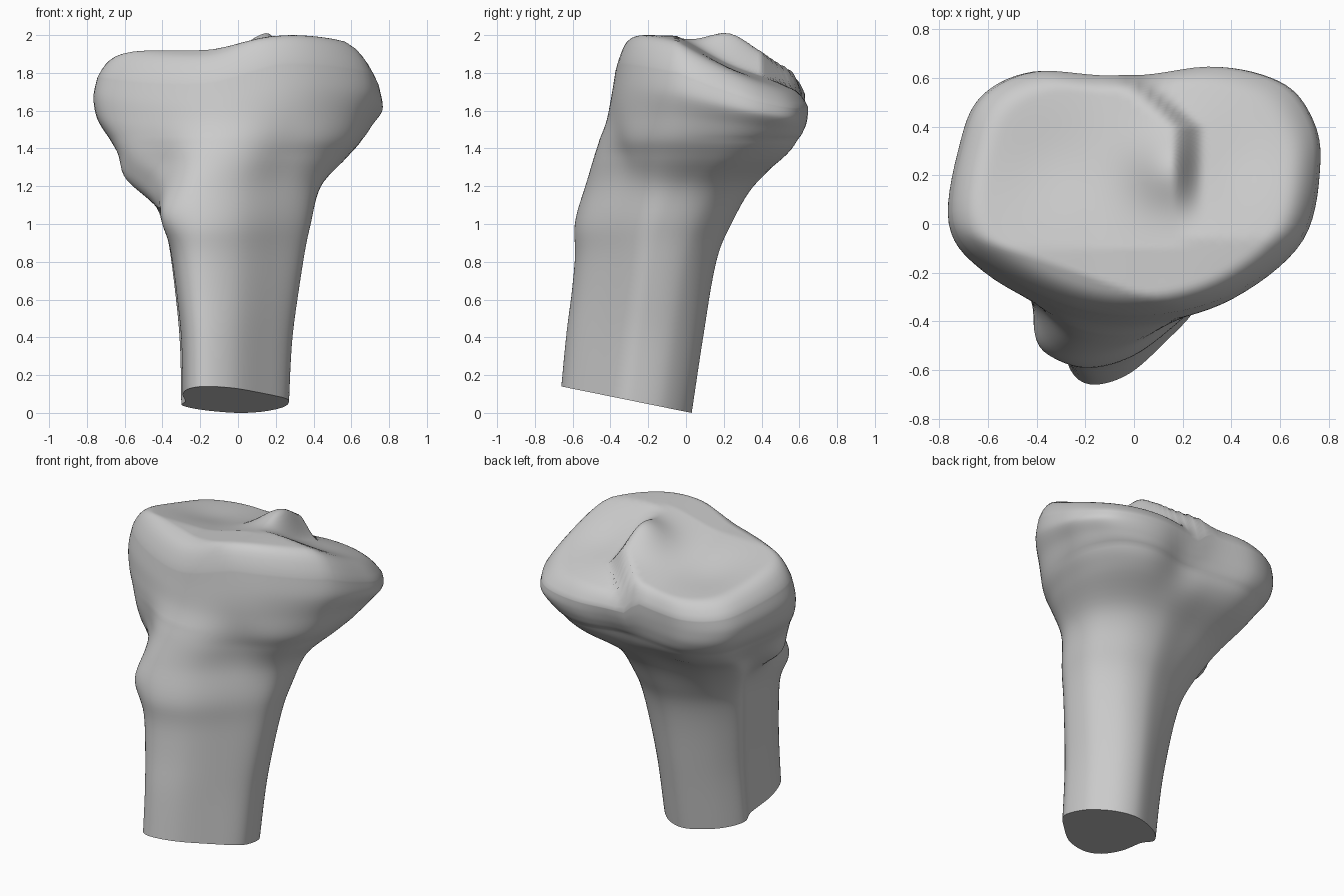
import bpy, bmesh, math
from mathutils import Vector

cube = bpy.data.objects.get("Cube")
if cube:
    bpy.data.objects.remove(cube, do_unlink=True)

# Outlines counter-clockwise from +x: the flared head and the shaft
HEAD = [(.76, .25), (.72, .45), (.59, .59), (.3, .655), (-.1, .615), (-.42, .63), (-.63, .53),
        (-.72, .33), (-.765, 0), (-.62, -.19), (-.25, -.37), (.1, -.395), (.42, -.3), (.69, -.07)]
SHAFT = [(.27, -.25), (.24, -.12), (.14, -.01), (.02, .03), (-.1, 0), (-.22, -.07), (-.3, -.17),
         (-.28, -.27), (-.295, -.45), (-.26, -.6), (-.17, -.655), (-.02, -.61), (.14, -.47),
         (.25, -.35)]
# Level, x range, y range, blend from shaft outline to head outline
LEVELS = [(0, -.30, .27, -.66, .03, 0), (.4, -.31, .29, -.63, .09, 0),
          (.8, -.355, .345, -.59, .16, .05), (1.0, -.40, .385, -.59, .24, .12),
          (1.2, -.5, .44, -.54, .36, .35), (1.35, -.61, .575, -.495, .55, .7),
          (1.45, -.68, .66, -.46, .615, .9), (1.57, -.745, .715, -.42, .64, 1),
          (1.7, -.765, .765, -.395, .65, 1), (1.82, -.745, .755, -.375, .65, 1)]
NECK = 1.45
# Lumps and hollows: centre, radius, push
SHAPING = [((-.5, -.12, 1.24), .14, (-.09, 0, 0)),      # side lump
           ((.12, .56, 1.42), .17, (0, -.06, 0)),       # back notch
           ((.25, -.4, 1.38), .17, (0, .04, 0)),        # front hollow
           ((-.46, -.36, 1.27), .18, (.055, .055, 0)),  # hollow above the crest
           ((-.37, -.45, 1.03), .12, (-.03, -.03, 0))]  # crest


def spline(points, steps, closed):
    """Smooth curve through tuples of any length."""
    n = len(points)
    pick = (lambda i: points[i % n]) if closed else (lambda i: points[min(max(i, 0), n - 1)])
    out = []
    for i in range(n if closed else n - 1):
        a, b, c, d = (pick(i + k) for k in (-1, 0, 1, 2))
        for s in range(steps):
            t = s / steps
            out.append(tuple(q + t / 2 * (r - p + t * (2 * p - 5 * q + 4 * r - u
                       + t * (3 * (q - r) + u - p))) for p, q, r, u in zip(a, b, c, d)))
    return out if closed else out + [points[-1]]


def normalised(points):
    curve = spline(points, 7, True)
    xs, ys = zip(*curve)
    return [((x - min(xs)) / (max(xs) - min(xs)), (y - min(ys)) / (max(ys) - min(ys)))
            for x, y in curve]


def smooth(t):
    t = min(max(t, 0), 1)
    return t * t * (3 - 2 * t)


def bump(p, centre, radius):
    return math.exp(-((Vector(p) - Vector(centre)).length / radius) ** 2)


def plateau(x, y):
    """Height of the two joint surfaces with the raised spine between them."""
    edge = .22 - 1.15 * max(0, y - .4)
    w = smooth((x - edge) / .14 + .5)
    high = 1.92 - .2 * max(0, y + .1) + .075 * smooth((x + .2) / .42)
    high += .085 * bump((x, y), (.15, .23), .15) - .03 * bump((x, y), (-.35, .25), .22)
    high -= .45 * max(0, -.28 - y - .35 * x)
    low = 2 - .46 * max(0, y + .05) - .35 * (x - .28) ** 2
    low -= .035 * bump((x, y), (.4, .22), .2)
    return high + (low - high) * w


def place(x, y, level):
    """Tilt the cut base and the head, then add the lumps and hollows."""
    if level < .6:
        z = level + (1 - level / .6) * (.14 - .203 * (y + .66))
    elif level <= NECK:
        z = level
    else:
        z = NECK + (plateau(x, y) - NECK) * (level - NECK) / .5
    p = Vector((x, y, z))
    return p + sum((Vector(push) * bump(p, c, r) for c, r, push in SHAPING), Vector())


head, shaft = normalised(HEAD), normalised(SHAFT)
rings = []
for level, x0, x1, y0, y1, blend in spline(LEVELS, 6, False):
    ring = []
    for (hx, hy), (sx, sy) in zip(head, shaft):
        u, v = sx + (hx - sx) * blend, sy + (hy - sy) * blend
        ring.append((x0 + u * (x1 - x0), y0 + v * (y1 - y0)))
    rings.append([place(x, y, level) for x, y in ring])

# Rounded rim and joint surface as shrinking rings
rim, hub, count = ring, (.02, .17), 40
for i in range(1, count):
    s = 1 - i / count
    level = NECK + .5 * (1 - .26 * max(0, (s - .8) / .2) ** 2.8)
    rings.append([place(hub[0] + (x - hub[0]) * s, hub[1] + (y - hub[1]) * s, level)
                  for x, y in rim])

bm = bmesh.new()
loops = [[bm.verts.new(p) for p in ring] for ring in rings]
n = len(head)
for a, b in zip(loops, loops[1:]):
    for i in range(n):
        j = (i + 1) % n
        bm.faces.new((a[i], a[j], b[j], b[i]))
tip = bm.verts.new(place(*hub, NECK + .5))
for i in range(n):
    bm.faces.new((loops[-1][i], loops[-1][(i + 1) % n], tip))
bm.faces.new(loops[0][::-1])
bmesh.ops.recalc_face_normals(bm, faces=bm.faces)
mesh = bpy.data.meshes.new("upper_shin_bone")
bm.to_mesh(mesh)
bm.free()
bone = bpy.data.objects.new("upper_shin_bone", mesh)
bpy.context.collection.objects.link(bone)

# One plain grey
grey = bpy.data.materials.new("bone_grey")
grey.use_nodes = True
colour = (.6, .6, .6, 1)
grey.diffuse_color = colour
grey.node_tree.nodes["Principled BSDF"].inputs["Base Color"].default_value = colour
mesh.materials.append(grey)

bpy.ops.object.select_all(action="DESELECT")
bone.select_set(True)
bpy.context.view_layer.objects.active = bone
bpy.ops.object.shade_smooth_by_angle(angle=math.radians(60))
